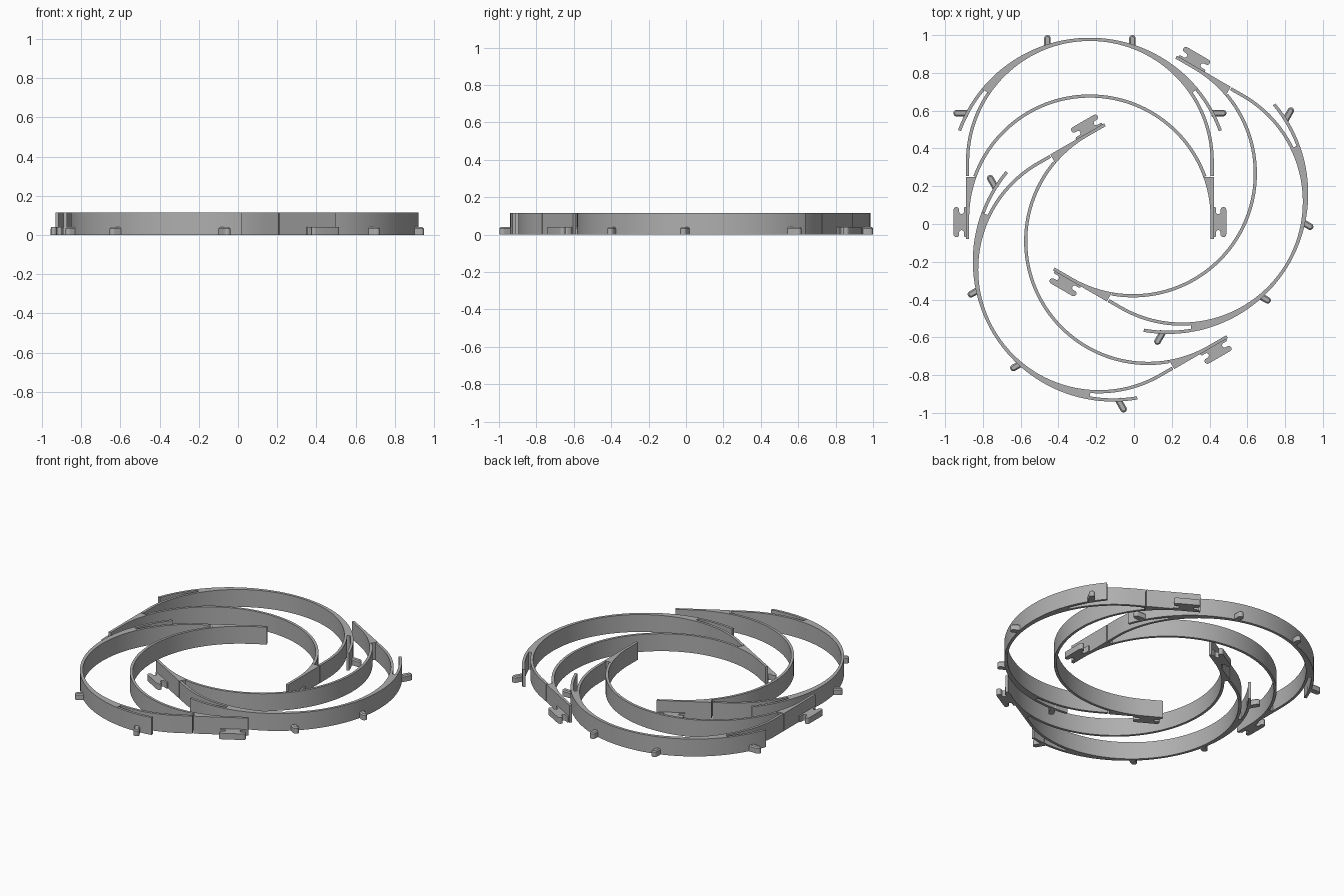
import bpy, bmesh
from math import sin, cos, radians, pi

if "Cube" in bpy.data.objects:
    bpy.data.objects.remove(bpy.data.objects["Cube"])

HEIGHT = 0.115      # height of the bands
LOW = 0.04          # height of pegs and connectors
R_OUT, R_IN, WALL = 0.743, 0.656, 0.017
Y_OUT, Y_ARM, Y_IN = 0.233, 0.32, 0.02

grey = bpy.data.materials.new("plain grey")
grey.use_nodes = True
grey.diffuse_color = (0.43, 0.43, 0.43, 1)
grey.node_tree.nodes["Principled BSDF"].inputs["Base Color"].default_value = (0.43, 0.43, 0.43, 1)


def arc(cy, r, a0, a1, n=24, cx=0):
    """Points on a circle, with angles measured from +y towards +x."""
    angles = [radians(a0 + (a1 - a0) * i / n) for i in range(n + 1)]
    return [(cx + r * sin(a), cy + r * cos(a)) for a in angles]


def finish(bm, name):
    bmesh.ops.recalc_face_normals(bm, faces=bm.faces)
    mesh = bpy.data.meshes.new(name)
    bm.to_mesh(mesh)
    bm.free()
    mesh.materials.append(grey)
    return mesh


def extrude_up(bm, height):
    top = bmesh.ops.extrude_face_region(bm, geom=bm.faces[:])["geom"]
    verts = [g for g in top if isinstance(g, bmesh.types.BMVert)]
    bmesh.ops.translate(bm, verts=verts, vec=(0, 0, height))
    return [g for g in top if isinstance(g, bmesh.types.BMFace)]


def ribbon(name, a, b):
    """Upright band between two matching plan curves."""
    bm = bmesh.new()
    va = [bm.verts.new((x, y, 0)) for x, y in a]
    vb = [bm.verts.new((x, y, 0)) for x, y in b]
    for i in range(len(a) - 1):
        bm.faces.new((va[i], va[i + 1], vb[i + 1], vb[i]))
    extrude_up(bm, HEIGHT)
    return finish(bm, name)


def plate(name, outline, bevel=0):
    """Low block from a closed plan outline, optionally chamfered on top."""
    bm = bmesh.new()
    bm.faces.new([bm.verts.new((x, y, 0)) for x, y in outline])
    top = extrude_up(bm, LOW)
    if bevel:
        edges = list({e for f in top for e in f.edges})
        bmesh.ops.bevel(bm, geom=edges, offset=bevel, segments=1, affect='EDGES')
    return finish(bm, name)


# Bands crossing the centre line
crown = ribbon("outer_crown", arc(Y_OUT, R_OUT, -50.4, 50.4, 64),
               arc(Y_ARM, R_IN - WALL, -56, 56, 64))
inner = ribbon("inner_arch", arc(Y_IN, R_IN, -70, 70, 80),
               arc(Y_IN, R_IN - WALL, -70, 70, 80))

# Bands on each side
tail = ribbon("tail", arc(Y_OUT, R_OUT, 50.4, 70), arc(Y_OUT, R_OUT - WALL, 50.4, 70))
arm_end = Y_IN + R_IN * cos(radians(70))
arm = ribbon("arm", arc(Y_ARM, R_IN, 56, 90) + [(R_IN, arm_end)],
             arc(Y_ARM, R_IN - WALL, 56, 90) + [(R_IN - WALL, arm_end)])
foot_in = arc(Y_IN, R_IN - WALL, 70, 90) + [(R_IN - WALL, -0.09)]
foot = ribbon("foot", [(R_IN, y) for _, y in foot_in], foot_in)

# Pegs with rounded ends
W = 0.0175
peg_top = plate("top_peg", [(0.225 - W, 0.925)] + arc(0.99 - W, W, -90, 90, 10, 0.225)
                + [(0.225 + W, 0.925)], 0.007)
peg_side = plate("side_peg", [(0.645, 0.577 + W)] + arc(0.577, W, 0, 180, 10, 0.723 - W)
                 + [(0.645, 0.577 - W)], 0.007)

# Connector: rounded outer bar joined to the foot, with a round notch at each end
r, x0, x1 = 0.0125, 0.667, 0.692
half = (arc(0.055, r, 270, 90, 10, (x0 + x1) / 2)
        + arc(0.065, 0.015, -90, 90, 10, x1 + 0.015))
half = [(R_IN - 0.005, 0.08), (x0 - 0.004, 0.08), (x0, 0.074)] + half
connector = plate("connector", half + [(x, -y) for x, y in reversed(half)])

# Three identical segments interlocked around the middle
parts = [(crown, False), (inner, False)]
parts += [(m, True) for m in (tail, arm, foot, peg_top, peg_side, connector)]
placements = [("back", 0, (-0.2335, 0.01)),
              ("left", -120, (-0.0225, 0.2775)),
              ("right", 120, (0.0915, -0.0805))]
objects = []
for label, angle, (px, py) in placements:
    for mesh, mirrored in parts:
        ob = bpy.data.objects.new(label + "_" + mesh.name, mesh)
        bpy.context.collection.objects.link(ob)
        ob.location = (px, py, 0)
        ob.rotation_euler.z = radians(angle)
        if mirrored:
            ob.modifiers.new("mirror", 'MIRROR')
        objects.append(ob)

bpy.ops.object.select_all(action='DESELECT')
for ob in objects:
    ob.select_set(True)
bpy.context.view_layer.objects.active = objects[0]
bpy.ops.object.shade_smooth_by_angle(angle=radians(30))
